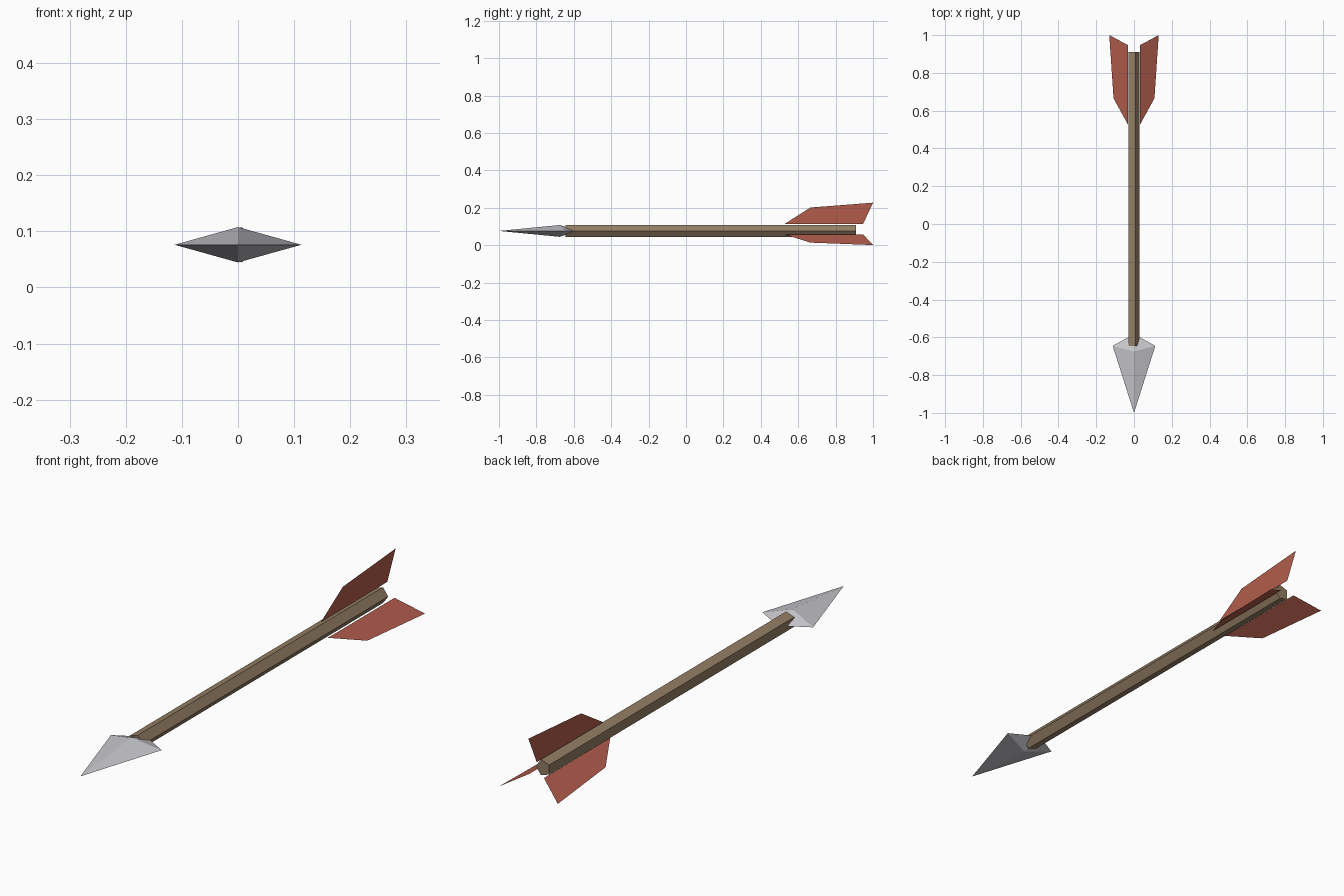
import bpy
from math import sin, cos, pi

cube = bpy.data.objects.get("Cube")
if cube:
    bpy.data.objects.remove(cube, do_unlink=True)

AXIS_Z = 0.076


def material(name, rgb):
    m = bpy.data.materials.new(name)
    m.use_nodes = True
    m.diffuse_color = (*rgb, 1)
    m.node_tree.nodes["Principled BSDF"].inputs["Base Color"].default_value = (*rgb, 1)
    return m


def build(name, verts, faces, mat):
    mesh = bpy.data.meshes.new(name)
    mesh.from_pydata(verts, [], faces)
    mesh.materials.append(mat)
    obj = bpy.data.objects.new(name, mesh)
    obj.location.z = AXIS_Z
    bpy.context.collection.objects.link(obj)
    return obj


wood = material("brown wood", (0.29, 0.205, 0.125))
steel = material("pale steel", (0.56, 0.56, 0.60))
feather = material("red feather", (0.44, 0.108, 0.07))

# Five-sided shaft along y
SIDES, RADIUS = 5, 0.033
ring = [(RADIUS * cos(2 * pi * i / SIDES) - 0.003, RADIUS * sin(2 * pi * i / SIDES))
        for i in range(SIDES)]
verts = [(x, y, z) for y in (-0.645, 0.91) for x, z in ring]
sides = [(i, i + SIDES, (i + 1) % SIDES + SIDES, (i + 1) % SIDES) for i in range(SIDES)]
caps = [tuple(range(SIDES)), tuple(reversed(range(SIDES, 2 * SIDES)))]
build("shaft", verts, sides + caps, wood)

# Arrowhead: flattened double pyramid with a swept-back widest edge
rim = [(0.113, -0.645, 0), (0, -0.675, 0.0315), (-0.113, -0.645, 0), (0, -0.675, -0.0315)]
faces = []
for i in range(4):
    j = (i + 1) % 4
    faces += [(4, i, j), (5, j, i)]
build("arrowhead", rim + [(0, -1, 0), (0, -0.583, 0)], faces, steel)

# Three thin fletching vanes around the shaft: (distance from axis, y)
vane = [(0.036, 0.525), (0.125, 0.665), (0.151, 1.0), (0.037, 0.947)]
for name, angle in (("top_vane", pi / 2), ("right_vane", pi * 7 / 6), ("left_vane", -pi / 6)):
    build(name, [(r * cos(angle), y, r * sin(angle)) for r, y in vane], [(0, 1, 2, 3)], feather)
